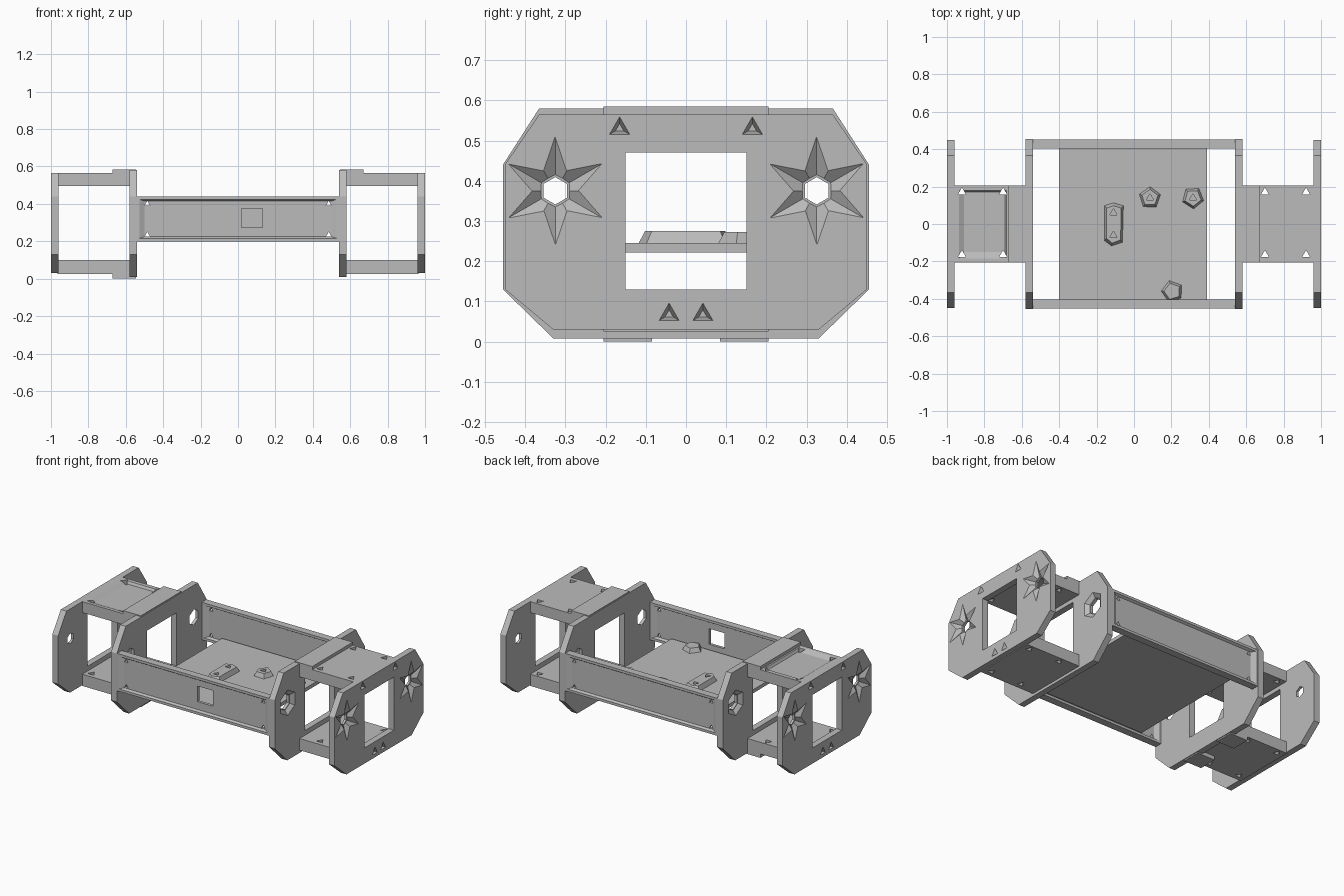
import bpy, bmesh
from math import cos, sin, pi

cube = bpy.data.objects.get("Cube")
if cube:
    bpy.data.objects.remove(cube, do_unlink=True)

grey = bpy.data.materials.new("plain grey")
grey.use_nodes = True
grey.diffuse_color = (0.5, 0.5, 0.5, 1)
grey.node_tree.nodes["Principled BSDF"].inputs["Base Color"].default_value = (0.5, 0.5, 0.5, 1)


def place(axis, pos, uv):
    u, v = uv
    return {"x": (pos, u, v), "y": (u, pos, v), "z": (u, v, pos)}[axis]


def prism(name, axis, start, end, profile, end_profile=None):
    """Loft between two matching outlines along one axis."""
    bm = bmesh.new()
    a = [bm.verts.new(place(axis, start, p)) for p in profile]
    b = [bm.verts.new(place(axis, end, p)) for p in end_profile or profile]
    bm.faces.new(a)
    bm.faces.new(b)
    for i in range(len(a)):
        j = (i + 1) % len(a)
        bm.faces.new((a[i], a[j], b[j], b[i]))
    bmesh.ops.recalc_face_normals(bm, faces=bm.faces)
    mesh = bpy.data.meshes.new(name)
    bm.to_mesh(mesh)
    bm.free()
    mesh.materials.append(grey)
    obj = bpy.data.objects.new(name, mesh)
    bpy.context.collection.objects.link(obj)
    return obj


def rect(u0, u1, v0, v1):
    return [(u0, v0), (u1, v0), (u1, v1), (u0, v1)]


def ngon(u, v, n, r, r_inner=None, turn=pi / 2):
    """Regular polygon, or a star when an inner radius is given."""
    count = n * 2 if r_inner else n
    pts = []
    for i in range(count):
        rad = r_inner if r_inner and i % 2 else r
        ang = turn + 2 * pi * i / count
        pts.append((u + rad * cos(ang), v + rad * sin(ang)))
    return pts


def carve(obj, cutters):
    """Cut each helper out of the part, then discard the helper."""
    for c in cutters:
        mod = obj.modifiers.new("cut", "BOOLEAN")
        mod.operation = "DIFFERENCE"
        mod.solver = "EXACT"
        mod.object = c
        bpy.context.view_layer.update()
        mesh = bpy.data.meshes.new_from_object(
            obj.evaluated_get(bpy.context.evaluated_depsgraph_get()))
        obj.modifiers.clear()
        obj.data = mesh
        bpy.data.objects.remove(c, do_unlink=True)


def octagon(w, z0, z1):
    half = [(0.33, z0), (w, 0.13), (w, 0.44), (0.365, z1)]
    return half + [(-y, z) for y, z in reversed(half)]


window = rect(-0.15, 0.15, 0.13, 0.47)

for s, side in ((1, "left"), (-1, "right")):
    # Outer end frame with star sockets and triangular pockets
    face = s * 1.0
    frame = prism(side + "_outer_frame", "x", s * 0.96, face, octagon(0.45, 0.03, 0.565))
    cuts = [prism("cutter", "x", s * 0.9, s * 1.1, window)]
    for y in (-0.325, 0.325):
        cuts.append(prism("cutter", "x", s * 1.002, s * 0.975,
                          ngon(y, 0.375, 6, 0.14, 0.06), ngon(y, 0.375, 6, 0.04, 0.036)))
        cuts.append(prism("cutter", "x", s * 0.9, s * 1.1, ngon(y, 0.375, 6, 0.034)))
    for y, z in ((-0.165, 0.53), (0.165, 0.53), (-0.042, 0.067), (0.042, 0.067)):
        cuts.append(prism("cutter", "x", s * 1.002, s * 0.97,
                          ngon(y, z, 3, 0.03), ngon(y, z, 3, 0.012)))
    carve(frame, cuts)

    # Inner frame with hexagonal sockets
    frame = prism(side + "_inner_frame", "x", s * 0.54, s * 0.58, octagon(0.455, 0.008, 0.58))
    cuts = [prism("cutter", "x", s * 0.5, s * 0.62, window)]
    for y in (-0.325, 0.325):
        cuts.append(prism("cutter", "x", s * 0.582, s * 0.56,
                          ngon(y, 0.375, 6, 0.085), ngon(y, 0.375, 6, 0.055)))
        cuts.append(prism("cutter", "x", s * 0.5, s * 0.62, ngon(y, 0.375, 6, 0.05)))
    carve(frame, cuts)

    # Upper and lower bridge plates with corner holes
    x0, x1 = sorted((s * 0.575, s * 0.965))
    for level, z0, z1 in (("upper", 0.495, 0.565), ("lower", 0.025, 0.1)):
        plate = prism(f"{side}_{level}_plate", "z", z0, z1, rect(x0, x1, -0.205, 0.205))
        cuts = [prism("cutter", "z", z0 - 0.1, z1 + 0.1, ngon(s * x, y, 3, 0.025))
                for x in (0.7, 0.92) for y in (-0.165, 0.17)]
        if level == "upper" and s < 0:
            cuts.insert(0, prism("cutter", "z", z1 + 0.002, z1 - 0.015,
                                 rect(-0.94, -0.68, -0.19, 0.18),
                                 rect(-0.91, -0.69, -0.15, 0.17)))
        carve(plate, cuts)

    # Raised lips where the plates meet the inner frame
    x0, x1 = sorted((s * 0.545, s * 0.67))
    prism(side + "_upper_lip", "z", 0.555, 0.585, rect(x0, x1, -0.205, 0.205))
    if s < 0:
        for y in (-0.145, 0.145):
            prism(side + "_lower_lip", "z", 0.0, 0.03, rect(x0, x1, y - 0.06, y + 0.06))

# Long side rails: thin web with a rim on both faces
for s, side in ((-1, "front"), (1, "back")):
    rail = prism(side + "_rail", "y", s * 0.405, s * 0.452, rect(-0.56, 0.56, 0.2, 0.44))
    rim, web = rect(-0.53, 0.53, 0.215, 0.425), rect(-0.5, 0.5, 0.225, 0.415)
    cuts = [prism("cutter", "y", s * 0.454, s * 0.438, rim, web),
            prism("cutter", "y", s * 0.403, s * 0.42, rim, web)]
    for x in (-0.485, 0.485):
        for z in (0.235, 0.4):
            cuts.append(prism("cutter", "y", s * 0.38, s * 0.48, ngon(x, z, 3, 0.016)))
    if s < 0:
        cuts.append(prism("cutter", "y", s * 0.38, s * 0.48, rect(0.02, 0.13, 0.275, 0.375)))
    carve(rail, cuts)

# Floor deck with raised mounting bosses
prism("floor_deck", "z", 0.222, 0.245, rect(-0.4, 0.39, -0.41, 0.41))
slot = [(-0.16, -0.09), (-0.12, -0.12), (-0.06, -0.1), (-0.055, 0.1), (-0.11, 0.115), (-0.16, 0.1)]
boss = prism("slot_boss", "z", 0.24, 0.275, slot,
             [(-0.108 + (x + 0.108) * 0.75, y * 0.85) for x, y in slot])
carve(boss, [prism("cutter", "z", 0.255, 0.3, ngon(-0.11, y, 3, 0.022)) for y in (-0.06, 0.06)])
for x, y, turn in ((0.085, 0.14, 0.3), (0.315, 0.14, 1.0), (0.205, -0.36, 0.6)):
    boss = prism("round_boss", "z", 0.24, 0.272, ngon(x, y, 5, 0.062, turn=turn),
                 ngon(x, y, 5, 0.045, turn=turn))
    if y > 0:
        carve(boss, [prism("cutter", "z", 0.255, 0.3, ngon(x, y, 3, 0.022))])
